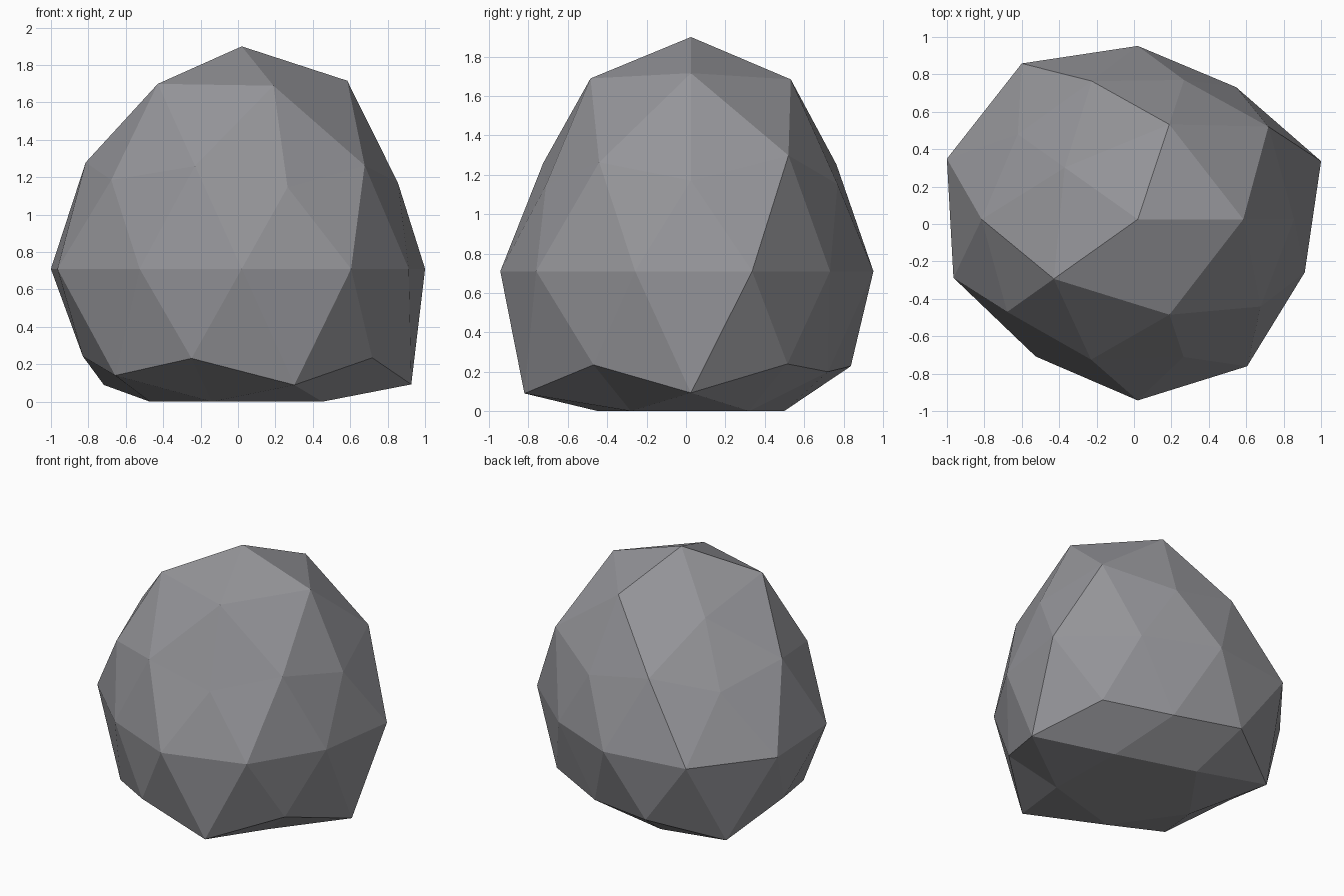
import bpy, bmesh, math

cube = bpy.data.objects.get("Cube")
if cube:
    bpy.data.objects.remove(cube, do_unlink=True)

# Stone colour
stone = bpy.data.materials.new("stone_grey")
stone.use_nodes = True
colour = (0.30, 0.30, 0.32, 1.0)
stone.diffuse_color = colour
shader = next(n for n in stone.node_tree.nodes if n.type == 'BSDF_PRINCIPLED')
shader.inputs["Base Color"].default_value = colour
shader.inputs["Roughness"].default_value = 0.9

# Bulge of each corner, ring by ring from the base up, anticlockwise from +x
bulges = [
    1.0,
    0.93, 0.92, 0.885, 0.92, 0.96,
    1.01, 0.835, 1.015, 0.932, 1.015,
    0.905, 0.927, 0.90, 0.92, 0.914,
    0.977, 0.848, 0.90, 1.0, 1.017, 0.982, 0.88, 0.94, 0.943, 0.89,
    0.885, 0.85, 0.84, 0.914, 0.84,
    0.962, 0.887, 0.93, 0.90, 0.905,
    1.017, 0.985, 0.87, 1.0, 0.99,
    1.023,
]


def ring_order(v):
    angle = round(math.degrees(math.atan2(v.co.y, v.co.x))) % 360
    return round(v.co.z, 2), angle


# Boulder: a faceted ball, bulged unevenly, stretched and cut level at the ground
bm = bmesh.new()
bmesh.ops.create_icosphere(bm, subdivisions=2, radius=1)
for v, bulge in zip(sorted(bm.verts, key=ring_order), bulges):
    x, y, z = v.co * bulge
    v.co = (0.02 + 1.055 * x, 0.025 + 1.03 * y, max(0, 0.71 + 1.163 * z))
bmesh.ops.recalc_face_normals(bm, faces=bm.faces)

mesh = bpy.data.meshes.new("boulder")
bm.to_mesh(mesh)
bm.free()
mesh.materials.append(stone)
boulder = bpy.data.objects.new("boulder", mesh)
bpy.context.collection.objects.link(boulder)
